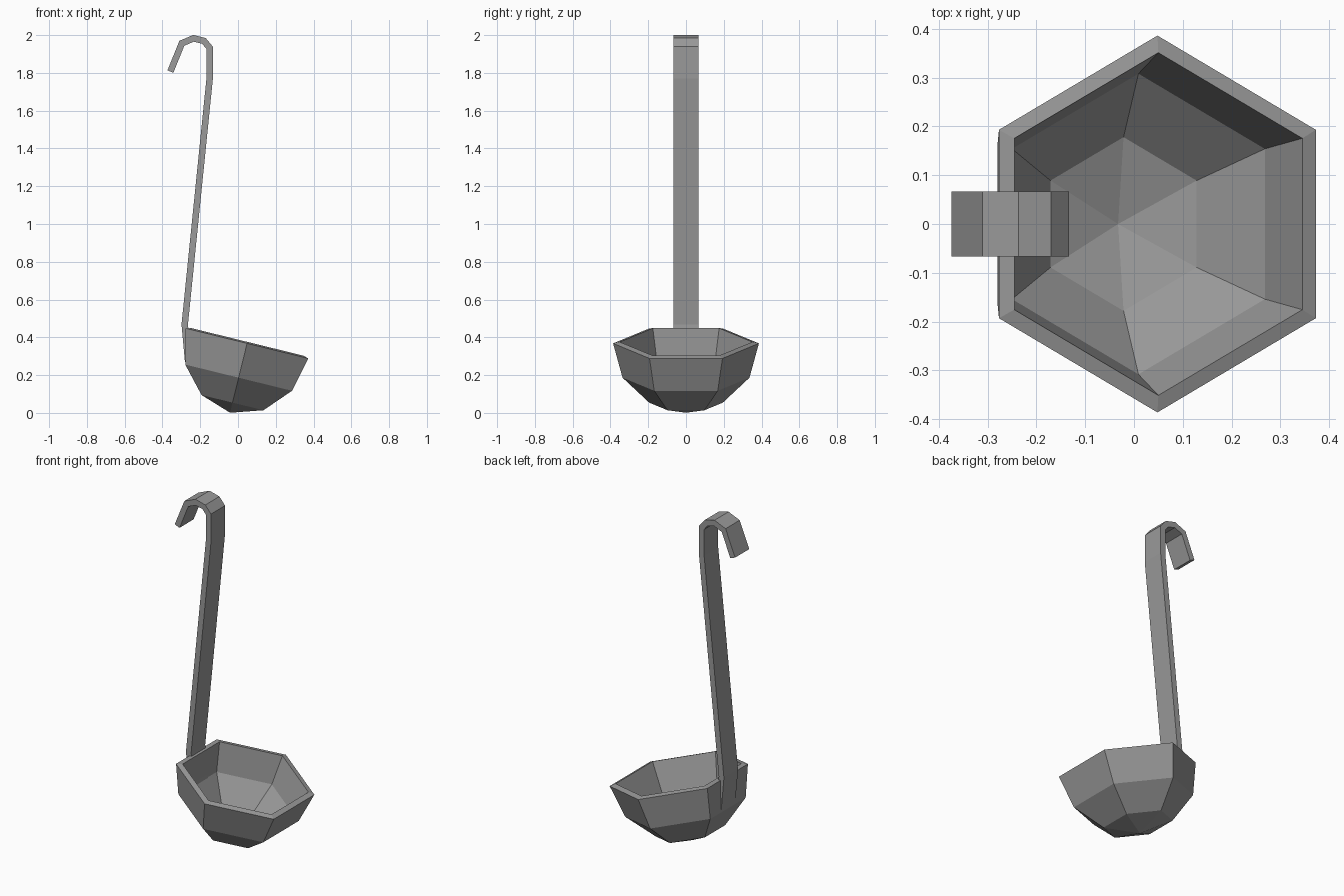
import bpy
import math
from mathutils import Vector, Matrix

if "Cube" in bpy.data.objects:
    bpy.data.objects.remove(bpy.data.objects["Cube"], do_unlink=True)

# Material
steel = bpy.data.materials.new("grey_steel")
steel.use_nodes = True
steel.diffuse_color = (0.32, 0.32, 0.32, 1)
steel.node_tree.nodes["Principled BSDF"].inputs["Base Color"].default_value = steel.diffuse_color


def make_object(name, verts, faces):
    mesh = bpy.data.meshes.new(name)
    mesh.from_pydata(verts, [], faces)
    mesh.materials.append(steel)
    obj = bpy.data.objects.new(name, mesh)
    bpy.context.collection.objects.link(obj)
    return obj


# Bowl: six-sided lathe of (radius, height) from outer pole over the rim to inner pole
SIDES = 6
profile = [(0.195, -0.323), (0.336, -0.187), (0.386, 0),
           (0.351, 0.008), (0.308, -0.163), (0.178, -0.291)]
verts = [(r * math.sin(k * math.tau / SIDES), r * math.cos(k * math.tau / SIDES), h)
         for r, h in profile for k in range(SIDES)]
outer_pole, inner_pole = len(verts), len(verts) + 1
verts += [(0, 0, -0.378), (0, 0, -0.338)]
faces = []
last = (len(profile) - 1) * SIDES
for k in range(SIDES):
    n = (k + 1) % SIDES
    faces.append((outer_pole, k, n))
    for base in range(0, last, SIDES):
        faces.append((base + n, base + k, base + SIDES + k, base + SIDES + n))
    faces.append((last + n, last + k, inner_pole))
bowl = make_object("bowl", verts, faces)
bowl.data.transform(Matrix.Translation((0.048, 0, 0.368)) @ Matrix.Rotation(math.radians(13.8), 4, 'Y'))

# Handle: flat strip along a bent centre line, mitred at each bend
HALF_WIDTH, HALF_THICK = 0.067, 0.017
path = [Vector(p) for p in [(-0.264, 0.27), (-0.282, 0.468), (-0.15, 1.77), (-0.15, 1.933),
                            (-0.18, 1.969), (-0.235, 1.983), (-0.297, 1.957), (-0.358, 1.807)]]
normals = []
for a, b in zip(path, path[1:]):
    d = (b - a).normalized()
    normals.append(Vector((d.y, -d.x)))
verts, faces = [], []
for i, p in enumerate(path):
    n0, n1 = normals[max(i - 1, 0)], normals[min(i, len(normals) - 1)]
    miter = (n0 + n1) / (1 + n0.dot(n1)) * HALF_THICK
    for side, y in ((1, -1), (1, 1), (-1, 1), (-1, -1)):
        q = p + miter * side
        verts.append((q.x, y * HALF_WIDTH, q.y))
    if i:
        s = 4 * i
        faces += [(s - 4 + j, s - 4 + (j + 1) % 4, s + (j + 1) % 4, s + j) for j in range(4)]
faces += [(3, 2, 1, 0), tuple(range(len(verts) - 4, len(verts)))]
make_object("handle", verts, faces)
